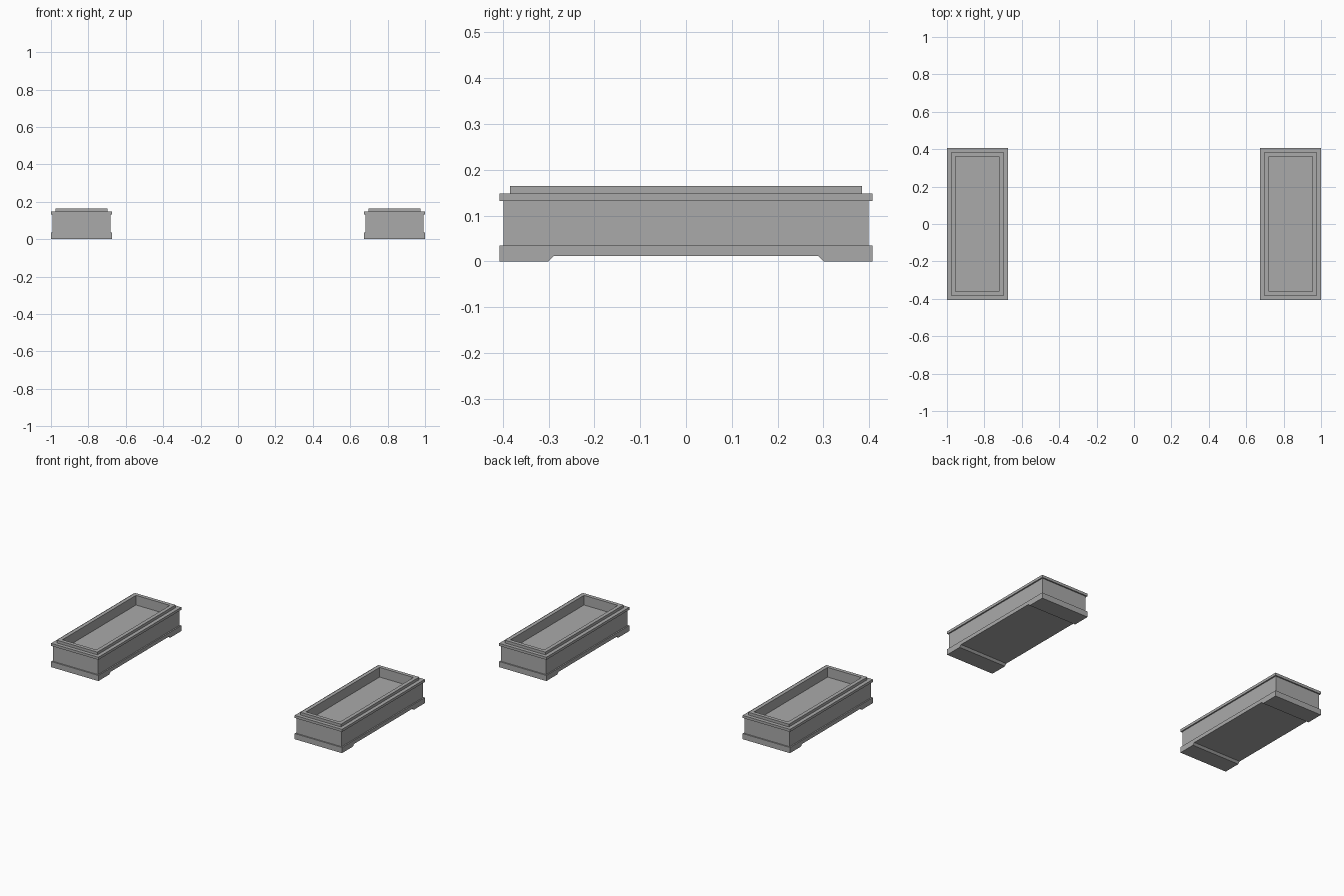
import bpy
import bmesh

cube = bpy.data.objects.get("Cube")
if cube:
    bpy.data.objects.remove(cube, do_unlink=True)

# One plain stone colour
stone = bpy.data.materials.new("grey_stone")
stone.use_nodes = True
stone.diffuse_color = (0.4, 0.4, 0.4, 1)
bsdf = stone.node_tree.nodes["Principled BSDF"]
bsdf.inputs["Base Color"].default_value = stone.diffuse_color
bsdf.inputs["Roughness"].default_value = 0.8

HALF_X, HALF_Y = 0.1625, 0.407      # outer half size of one planter
CENTRE_X = 1 - HALF_X
BODY, RIM, OPENING = 0.008, 0.023, 0.046   # insets from the outer edge
BASE_TOP, LIP_LOW, LIP_TOP, TOP = 0.035, 0.132, 0.148, 0.165
FLOOR = 0.105


def finish(bm, name, x):
    bmesh.ops.recalc_face_normals(bm, faces=bm.faces)
    mesh = bpy.data.meshes.new(name)
    bm.to_mesh(mesh)
    bm.free()
    mesh.materials.append(stone)
    ob = bpy.data.objects.new(name, mesh)
    ob.location.x = x
    bpy.context.collection.objects.link(ob)


def rect_loft(name, x, profile, closed):
    """Sweep an (inset, height) profile around the rectangle."""
    bm = bmesh.new()
    rings = []
    for inset, z in profile:
        hx, hy = HALF_X - inset, HALF_Y - inset
        rings.append([bm.verts.new((sx * hx, sy * hy, z))
                      for sx, sy in ((-1, -1), (1, -1), (1, 1), (-1, 1))])
    following = rings[1:] + (rings[:1] if closed else [])
    for a, b in zip(rings, following):
        for i in range(4):
            j = (i + 1) % 4
            bm.faces.new((a[i], a[j], b[j], b[i]))
    if not closed:
        bm.faces.new(rings[0])
        bm.faces.new(rings[-1])
    finish(bm, name, x)


def footed_base(name, x):
    """Plinth with a shallow chamfered recess between its two feet."""
    half = [(HALF_Y, BASE_TOP), (HALF_Y, 0), (0.3, 0), (0.288, 0.012)]
    outline = half + [(-y, z) for y, z in reversed(half)]
    bm = bmesh.new()
    face = bm.faces.new([bm.verts.new((-HALF_X, y, z)) for y, z in outline])
    ext = bmesh.ops.extrude_face_region(bm, geom=[face], use_keep_orig=True)
    verts = [v for v in ext["geom"] if isinstance(v, bmesh.types.BMVert)]
    bmesh.ops.translate(bm, verts=verts, vec=(2 * HALF_X, 0, 0))
    finish(bm, name, x)


# A matching planter on each side
for side, x in (("right", -CENTRE_X), ("left", CENTRE_X)):
    footed_base(side + "_planter_base", x)
    rect_loft(side + "_planter_trough", x,
              [(BODY, BASE_TOP), (BODY, LIP_LOW), (OPENING, LIP_LOW),
               (OPENING, FLOOR)], False)
    rect_loft(side + "_planter_lip", x,
              [(0, LIP_LOW), (0, LIP_TOP), (OPENING, LIP_TOP),
               (OPENING, LIP_LOW)], True)
    rect_loft(side + "_planter_rim", x,
              [(RIM, LIP_TOP), (RIM, TOP), (OPENING, TOP),
               (OPENING, LIP_TOP)], True)
